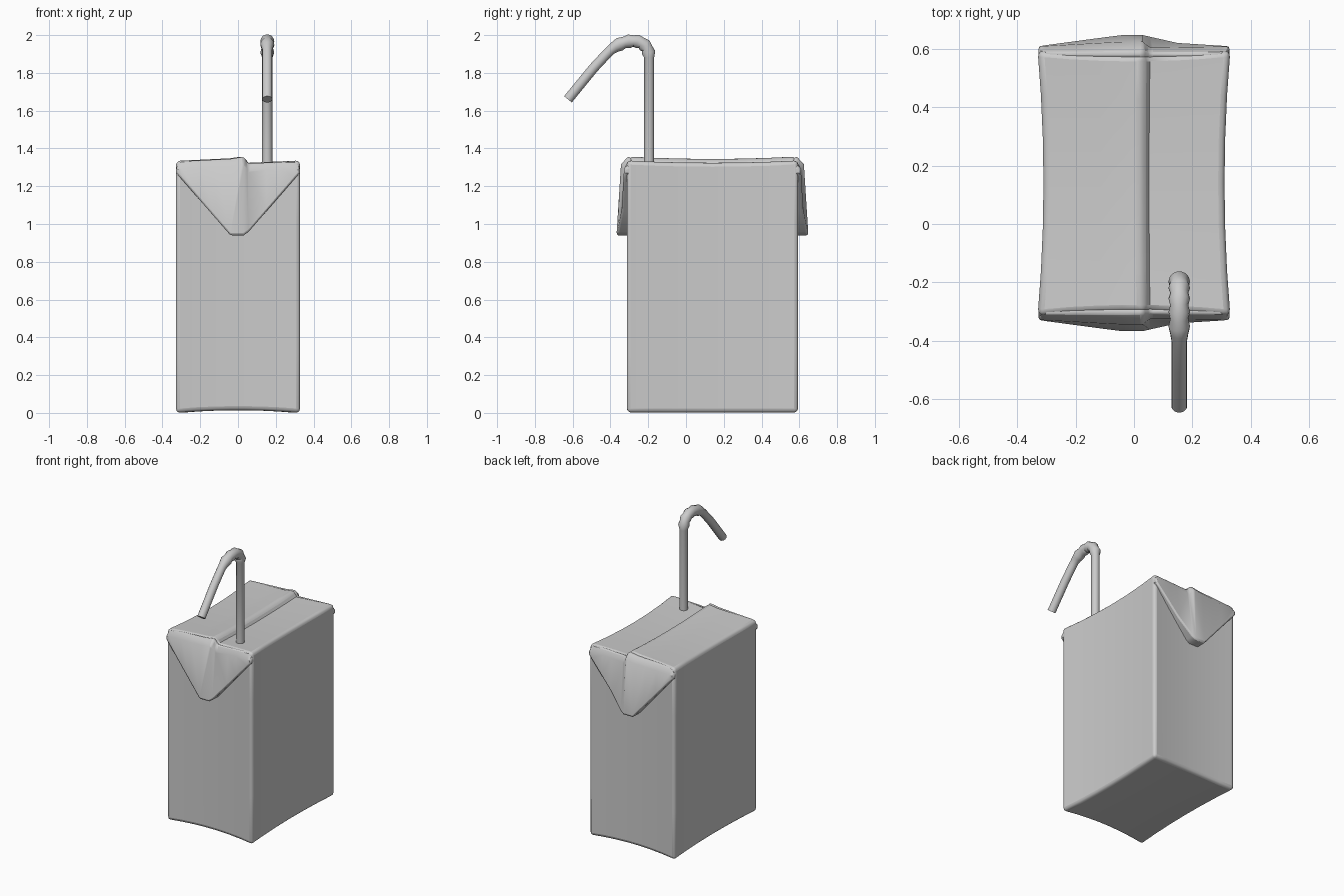
import bpy, bmesh, math
from mathutils import Vector
from mathutils.geometry import interpolate_bezier

if "Cube" in bpy.data.objects:
    bpy.data.objects.remove(bpy.data.objects["Cube"])

MID_Y = 0.14          # centre of the carton along y


def finish(name, bm, bevel=0.0, limit=35, segments=3):
    bmesh.ops.recalc_face_normals(bm, faces=bm.faces)
    me = bpy.data.meshes.new(name)
    bm.to_mesh(me)
    bm.free()
    ob = bpy.data.objects.new(name, me)
    bpy.context.collection.objects.link(ob)
    if bevel:
        mod = ob.modifiers.new("soft_edges", 'BEVEL')
        mod.width, mod.segments = bevel, segments
        mod.angle_limit = math.radians(limit)
        mod.use_clamp_overlap = False
    bpy.ops.object.select_all(action='DESELECT')
    bpy.context.view_layer.objects.active = ob
    ob.select_set(True)
    bpy.ops.object.shade_smooth_by_angle(angle=math.radians(40))
    return ob


def loft(name, sections, **kw):
    """Skin a list of equal-length closed sections and cap both ends."""
    bm = bmesh.new()
    rings = [[bm.verts.new(p) for p in s] for s in sections]
    n = len(rings[0])
    for a, b in zip(rings, rings[1:]):
        for i in range(n):
            j = (i + 1) % n
            bm.faces.new((a[i], a[j], b[j], b[i]))
    bm.faces.new(rings[0])
    bm.faces.new(rings[-1])
    return finish(name, bm, **kw)


def ramp(x, pts):
    for (x0, v0), (x1, v1) in zip(pts, pts[1:]):
        if x <= x1:
            return v0 + (v1 - v0) * (x - x0) / (x1 - x0)
    return pts[-1][1]


# Overlapping paper seam across the top, and its effect on the flaps
TOP = [(-0.33, 1.335), (-0.04, 1.349), (0.03, 1.36), (0.055, 1.325), (0.33, 1.337)]
OUT = [(-0.33, 0.0), (-0.05, 0.016), (0.03, 0.016), (0.055, -0.004), (0.33, 0.0)]

# Carton body: sliced box with slightly sunken faces
bm = bmesh.new()
bmesh.ops.create_cube(bm, size=2)
cuts = [(0, c / 0.33) for c in (-0.22, -0.12, -0.04, 0.03, 0.055, 0.14, 0.23)]
cuts += [(1, c) for c in (-0.66, -0.33, 0, 0.33, 0.66)]
cuts += [(2, c) for c in (-0.5, 0, 0.5)]
for axis, c in cuts:
    d = Vector((0, 0, 0))
    d[axis] = 1
    bmesh.ops.bisect_plane(bm, geom=bm.verts[:] + bm.edges[:] + bm.faces[:],
                           plane_co=d * c, plane_no=d)
for v in bm.verts:
    a, b, c = v.co
    x = a * 0.33
    low = 0.014 * (1 - a * a)
    high = ramp(x, TOP) - 0.012 * (1 - b * b)
    t = (c + 1) / 2
    v.co = (a * (0.33 - 0.02 * (1 - b * b)),
            MID_Y + b * (0.455 - 0.016 * (1 - a * a)),
            low + (high - low) * t)
finish("carton_body", bm, bevel=0.022, limit=62)


# Folded triangular flaps on the front and back
def flap(name, side):
    sections = []
    for x in (-0.327, -0.3, -0.2, -0.12, -0.04, 0.03, 0.055, 0.15, 0.22, 0.3, 0.327):
        end = abs(x) > 0.31
        top = 1.305 if end else ramp(x, TOP)
        low = 0.94 + max(0, abs(x) - 0.04) / 0.287 * 0.33
        drop = 0.015 if end else 0.042
        out = ramp(x, OUT)
        tip = out + 0.024 * (1.3 - low) / 0.36 + (0.016 if x == 0.055 else 0)
        prof = [(0.40, top - 0.03), (0.445, top), (0.468 + out, top - drop),
                (0.468 + tip, low), (0.40, low)]
        sections.append([(x, MID_Y + side * d, z) for d, z in prof])
    loft(name, sections, bevel=0.01, limit=42, segments=2)


flap("front_flap", -1)
flap("back_flap", 1)

# Bendy straw: plain tube with a ribbed elbow
bend = interpolate_bezier((0, -0.195, 1.88), (0, -0.195, 2.0),
                          (0, -0.34, 1.99), (0, -0.42, 1.90), 13)
path = [Vector((0, -0.195, 1.28))] + bend + [Vector((0, -0.49, 1.825)), Vector((0, -0.625, 1.66))]
sections = []
for i, p in enumerate(path):
    d = (path[min(i + 1, len(path) - 1)] - path[max(i - 1, 0)]).normalized()
    side = Vector((0, -d.z, d.y))
    r = 0.037 if 1 < i < 12 and i % 2 == 0 else (0.031 if 2 < i < 12 else 0.027)
    sections.append([p + Vector((0.155, 0, 0)) + r * (
        Vector((1, 0, 0)) * math.cos(k * math.tau / 14) + side * math.sin(k * math.tau / 14))
        for k in range(14)])
loft("straw", sections)
